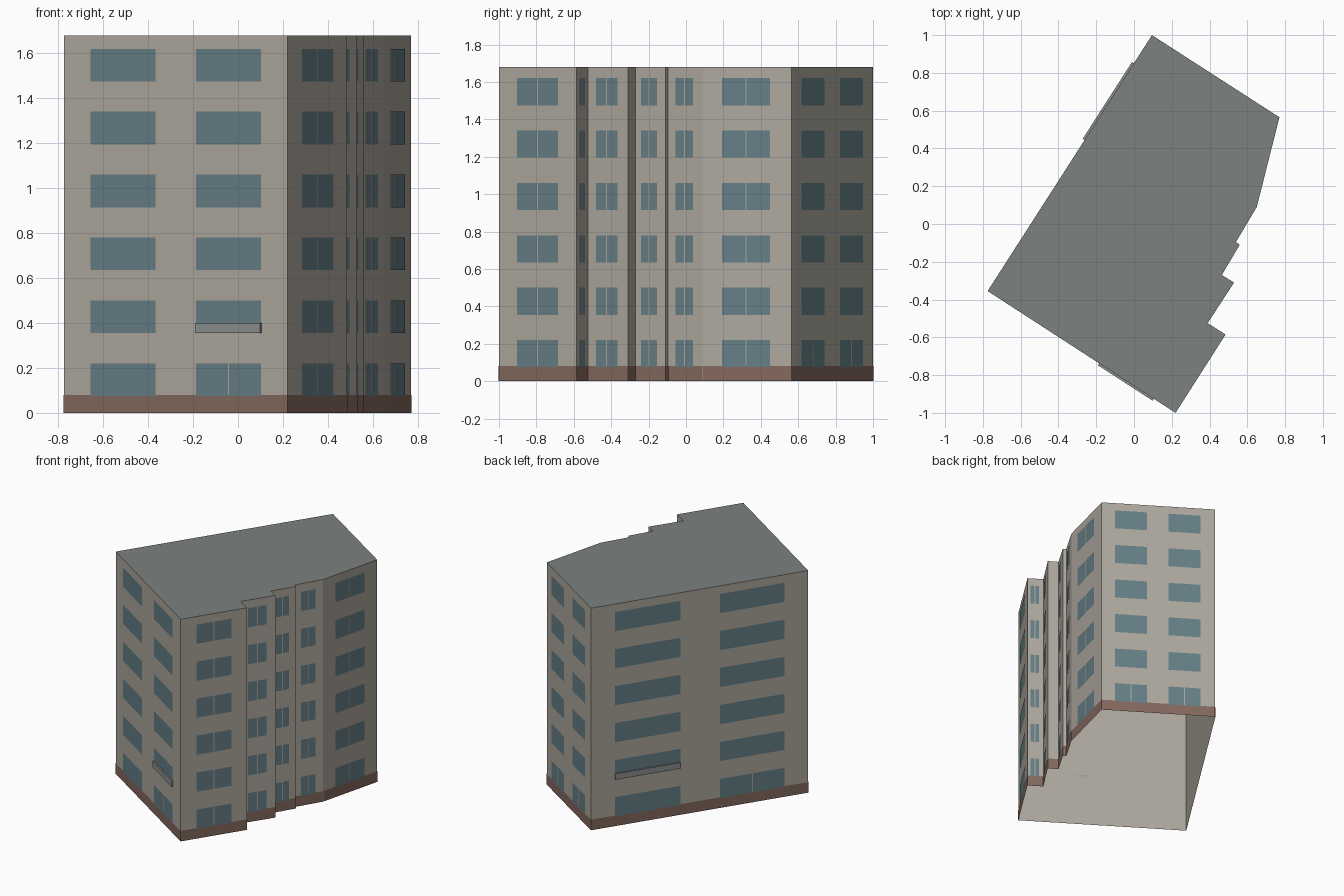
import bpy, bmesh
from mathutils import Vector

if "Cube" in bpy.data.objects:
    bpy.data.objects.remove(bpy.data.objects["Cube"])

HEIGHT, PLINTH = 1.68, 0.08
FLOORS = [(0.075, 0.22)] + [(0.355 + 0.28 * i, 0.50 + 0.28 * i) for i in range(5)]
GAP = 0.006

# Footprint, counter-clockwise from the front corner
FOOT = [(0.22, -1.0), (0.485, -0.585), (0.39, -0.525), (0.53, -0.31),
        (0.465, -0.27), (0.56, -0.11), (0.54, -0.095), (0.65, 0.09),
        (0.77, 0.565), (0.095, 1.0), (-0.775, -0.355)]

# Windows per wall: start and end fraction, and which floors have two panes
ALL, GROUND, NONE = range(6), (0,), ()
WINDOWS = {
    0: [(0.235, 0.765, ALL)],
    1: [(0.20, 0.73, ALL)],
    2: [(0.21, 0.745, ALL)],
    4: [(0.19, 0.72, ALL)],
    7: [(0.22, 0.757, ALL)],
    6: [(0.216, 0.73, ALL)],
    8: [(0.115, 0.40, GROUND), (0.588, 0.872, GROUND)],
    9: [(0.11, 0.41, NONE), (0.594, 0.89, GROUND)],
    10: [(0.12, 0.412, NONE), (0.593, 0.884, GROUND)],
}
BALCONIES = [(9, 0.11, 0.41), (10, 0.593, 0.884)]


def material(name, rgb):
    m = bpy.data.materials.new(name)
    m.diffuse_color = (*rgb, 1)
    m.use_nodes = True
    m.node_tree.nodes["Principled BSDF"].inputs["Base Color"].default_value = m.diffuse_color
    return m


def finish(bm, name, *mats):
    me = bpy.data.meshes.new(name)
    bm.to_mesh(me)
    bm.free()
    ob = bpy.data.objects.new(name, me)
    for m in mats:
        me.materials.append(m)
    bpy.context.collection.objects.link(ob)
    return ob


def wall_point(i, f, z, out=0.0):
    a, b = Vector(FOOT[i]), Vector(FOOT[(i + 1) % len(FOOT)])
    d = (b - a).normalized()
    p = a.lerp(b, f) + Vector((d.y, -d.x)) * out
    return (p.x, p.y, z)


def panel(bm, i, f0, f1, z0, z1, out):
    bm.faces.new([bm.verts.new(wall_point(i, f, z, out))
                  for f, z in ((f0, z0), (f1, z0), (f1, z1), (f0, z1))])


wall_mat = material("wall_beige", (0.42, 0.39, 0.34))
roof_mat = material("roof_grey", (0.20, 0.225, 0.215))
glass_mat = material("window_blue", (0.13, 0.21, 0.24))
plinth_mat = material("plinth_brown", (0.23, 0.14, 0.11))
rail_mat = material("balcony_grey", (0.26, 0.28, 0.27))

# Walls and roof, open underneath
bm = bmesh.new()
low = [bm.verts.new((x, y, 0)) for x, y in FOOT]
top = [bm.verts.new((x, y, HEIGHT)) for x, y in FOOT]
n = len(FOOT)
for i in range(n):
    j = (i + 1) % n
    bm.faces.new((low[i], low[j], top[j], top[i]))
bm.faces.new(top).material_index = 1
finish(bm, "building_shell", wall_mat, roof_mat)

# Brown base band
bm = bmesh.new()
for i in range(n):
    panel(bm, i, 0, 1, 0, PLINTH, 0.0015)
finish(bm, "plinth", plinth_mat)

# Window panes
bm = bmesh.new()
for i, cols in WINDOWS.items():
    length = (Vector(FOOT[(i + 1) % n]) - Vector(FOOT[i])).length
    for f0, f1, split in cols:
        mid, g = (f0 + f1) / 2, GAP / 2 / length
        for k, (z0, z1) in enumerate(FLOORS):
            spans = [(f0, mid - g), (mid + g, f1)] if k in split else [(f0, f1)]
            for s0, s1 in spans:
                panel(bm, i, s0, s1, z0, z1, 0.003)
finish(bm, "windows", glass_mat)

# Shallow balcony fronts on the first upper floor
for name, (i, f0, f1) in zip(("rear_balcony", "front_balcony"), BALCONIES):
    bm = bmesh.new()
    corners = [wall_point(i, f, z, o) for z in (0.355, 0.40)
               for f, o in ((f0, 0), (f1, 0), (f1, 0.012), (f0, 0.012))]
    bmesh.ops.convex_hull(bm, input=[bm.verts.new(c) for c in corners])
    finish(bm, name, rail_mat)
